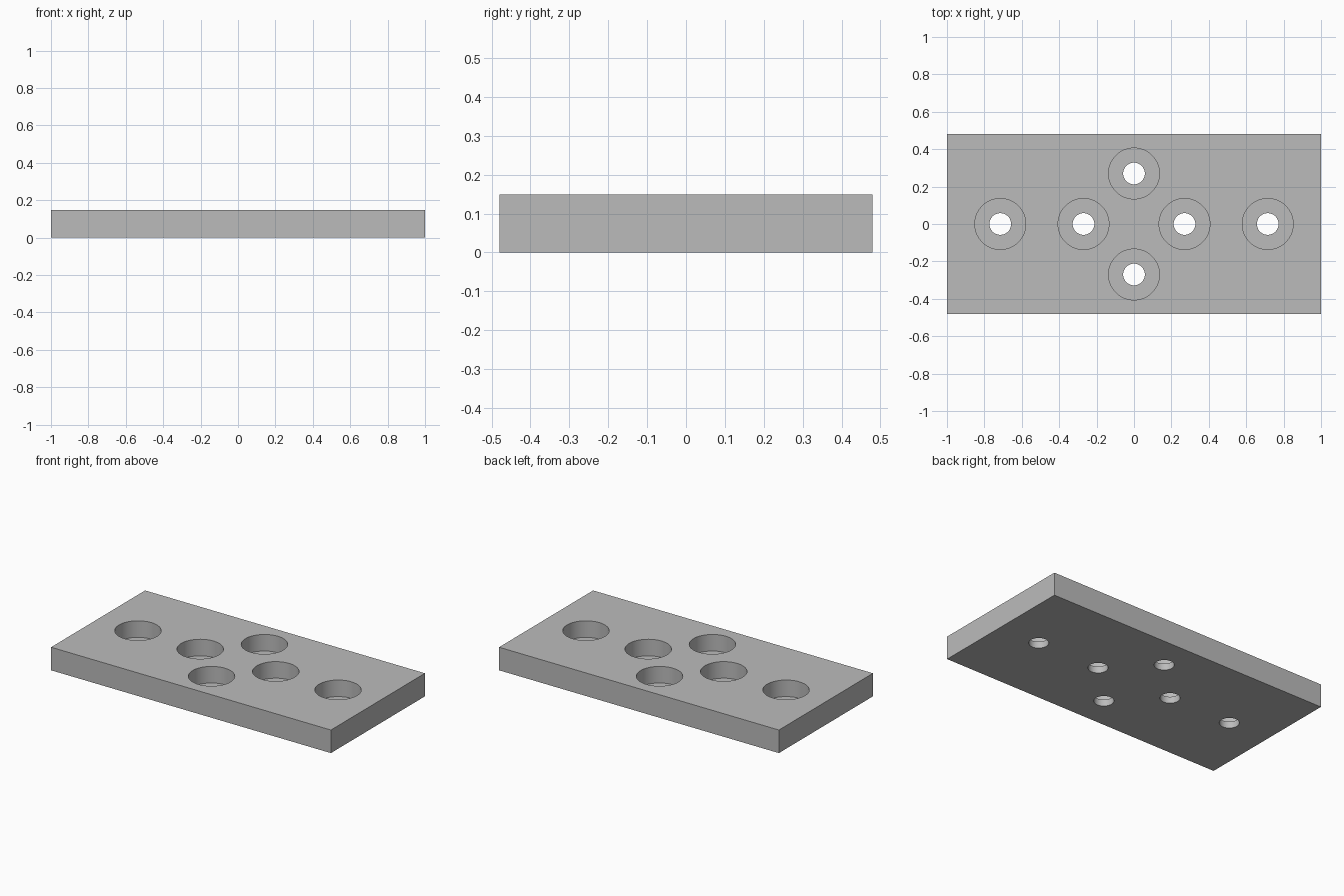
import bpy, bmesh, math

if "Cube" in bpy.data.objects:
    bpy.data.objects.remove(bpy.data.objects["Cube"], do_unlink=True)

LENGTH, WIDTH, THICK = 2.0, 0.96, 0.149
FLOOR = 0.042                  # web left under each counterbore
BORE_R, HOLE_R = 0.136, 0.058
SIDES = 64
CENTRES = [(-0.715, 0), (-0.27, 0), (0.27, 0), (0.715, 0), (0, 0.27), (0, -0.27)]

grey = bpy.data.materials.new("plain grey")
grey.use_nodes = True
colour = (0.5, 0.5, 0.5, 1)
grey.diffuse_color = colour
grey.node_tree.nodes["Principled BSDF"].inputs["Base Color"].default_value = colour


def make_object(name, bm):
    bmesh.ops.recalc_face_normals(bm, faces=bm.faces)
    mesh = bpy.data.meshes.new(name)
    bm.to_mesh(mesh)
    bm.free()
    mesh.materials.append(grey)
    obj = bpy.data.objects.new(name, mesh)
    bpy.context.collection.objects.link(obj)
    return obj


def add_stepped_plug(bm, cx, cy):
    """Closed turned solid: narrow through hole with a wide counterbore above."""
    profile = [(HOLE_R, -0.1), (HOLE_R, FLOOR), (BORE_R, FLOOR), (BORE_R, THICK + 0.1)]
    rings = []
    for r, z in profile:
        angles = [2 * math.pi * i / SIDES for i in range(SIDES)]
        rings.append([bm.verts.new((cx + r * math.cos(a), cy + r * math.sin(a), z))
                      for a in angles])
    for low, high in zip(rings, rings[1:]):
        for i in range(SIDES):
            j = (i + 1) % SIDES
            bm.faces.new((low[i], low[j], high[j], high[i]))
    bm.faces.new(rings[0][::-1])
    bm.faces.new(rings[-1])


# Rectangular plate
bm = bmesh.new()
bmesh.ops.create_cube(bm, size=1)
for v in bm.verts:
    v.co = (v.co.x * LENGTH, v.co.y * WIDTH, (v.co.z + 0.5) * THICK)
plate = make_object("plate", bm)

# Cutter for the six counterbored holes
bm = bmesh.new()
for x, y in CENTRES:
    add_stepped_plug(bm, x, y)
cutter = make_object("hole_cutter", bm)
cutter.hide_render = True

# Cut the holes, then discard the cutter
cut = plate.modifiers.new("holes", 'BOOLEAN')
cut.operation = 'DIFFERENCE'
cut.solver = 'EXACT'
cut.object = cutter
bpy.ops.object.select_all(action='DESELECT')
plate.select_set(True)
bpy.context.view_layer.objects.active = plate
bpy.ops.object.modifier_apply(modifier=cut.name)
bpy.data.objects.remove(cutter, do_unlink=True)

# Smooth bores with crisp rims
bpy.ops.object.shade_smooth_by_angle(angle=math.radians(30))
